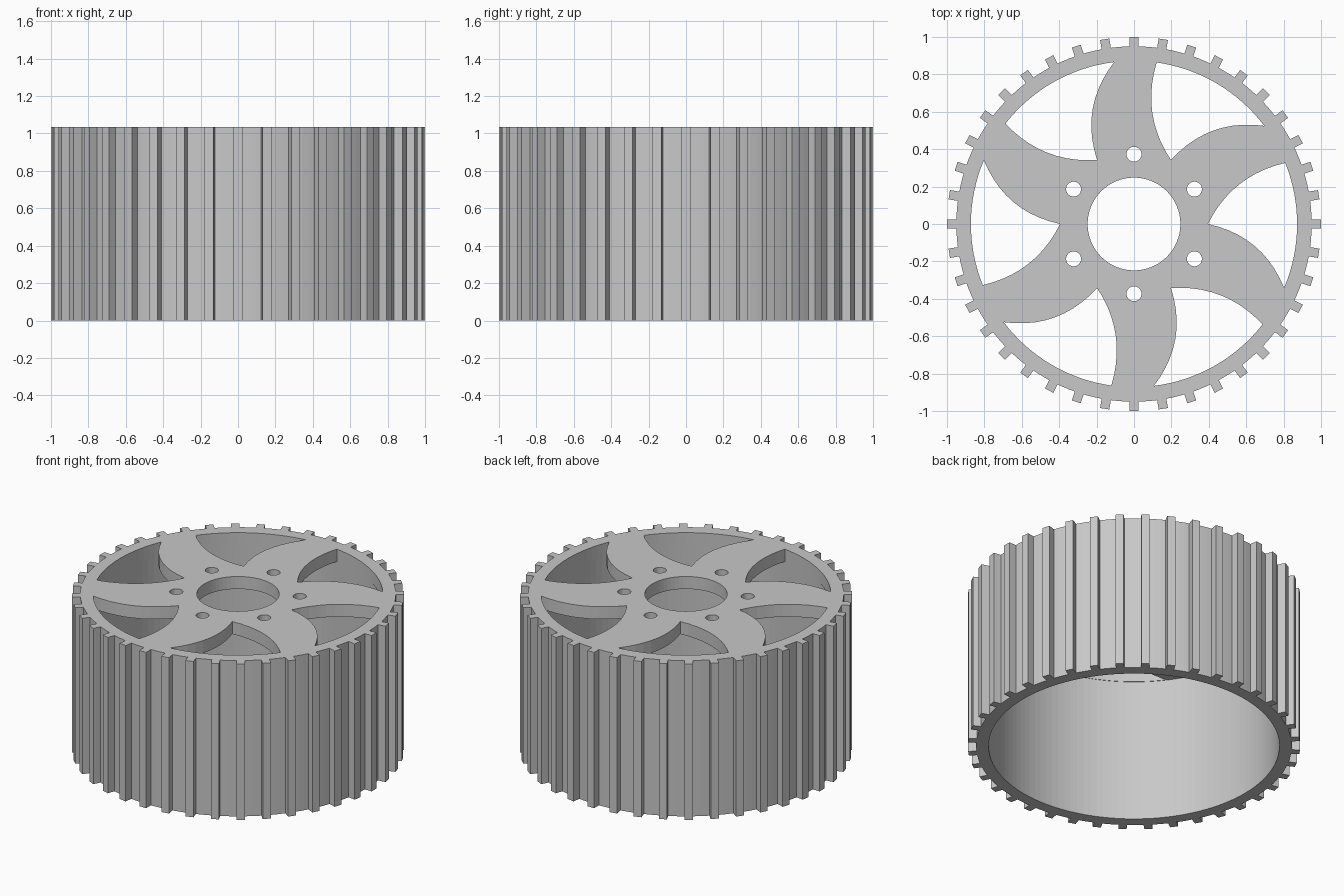
import bpy, bmesh
from math import sin, cos, radians, asin, pi
from mathutils import Vector, Matrix

cube = bpy.data.objects.get("Cube")
if cube:
    bpy.data.objects.remove(cube, do_unlink=True)

HEIGHT, WEB = 1.035, 0.083
TIP, ROOT, BORE = 1.0, 0.95, 0.875
TEETH, HALF_TOOTH = 40, 0.025
SPOKES = 6

grey = bpy.data.materials.new("light grey metal")
grey.use_nodes = True
colour = (0.58, 0.58, 0.58, 1)
grey.diffuse_color = colour
grey.node_tree.nodes["Principled BSDF"].inputs["Base Color"].default_value = colour


def polar(r, a):
    return Vector((r * cos(a), r * sin(a)))


def circle(r, n, centre=Vector((0, 0))):
    return [centre + polar(r, 2 * pi * i / n) for i in range(n)]


def bowed(a, b, sag, n=10):
    """Shallow arc from a to b, bulging to the left of the direction a-b."""
    side = (b - a).orthogonal().normalized() * sag
    return [a.lerp(b, i / n) + side * 4 * (i / n) * (1 - i / n) for i in range(n + 1)]


def prism(name, outlines, z0, z1):
    """Extrude closed outlines between two heights into one object."""
    bm = bmesh.new()
    for outline in outlines:
        face = bm.faces.new([bm.verts.new((p.x, p.y, z0)) for p in outline])
        top = bmesh.ops.extrude_face_region(bm, geom=[face])["geom"]
        verts = [v for v in top if isinstance(v, bmesh.types.BMVert)]
        bmesh.ops.translate(bm, verts=verts, vec=(0, 0, z1 - z0))
    bmesh.ops.recalc_face_normals(bm, faces=bm.faces)
    mesh = bpy.data.meshes.new(name)
    bm.to_mesh(mesh)
    bm.free()
    mesh.materials.append(grey)
    obj = bpy.data.objects.new(name, mesh)
    bpy.context.collection.objects.link(obj)
    return obj


def cut(body, cutter):
    cutter.hide_render = True
    mod = body.modifiers.new("cut", "BOOLEAN")
    mod.operation, mod.solver, mod.object = "DIFFERENCE", "EXACT", cutter
    bpy.context.view_layer.objects.active = body
    bpy.ops.object.modifier_apply(modifier=mod.name)
    bpy.data.objects.remove(cutter, do_unlink=True)


# Toothed outer outline: square teeth with rounded gaps between them
outline = []
pitch = 2 * pi / TEETH
foot = asin(HALF_TOOTH / ROOT)
for i in range(TEETH):
    turn = Matrix.Rotation(i * pitch, 2)
    tooth = [polar(ROOT, -foot), Vector((TIP, -HALF_TOOTH)),
             Vector((TIP, HALF_TOOTH)), polar(ROOT, foot)]
    gap = [polar(ROOT, foot + (pitch - 2 * foot) * t) for t in (0.33, 0.67)]
    outline += [turn @ p for p in tooth + gap]
wheel = prism("toothed_pulley_wheel", [outline], 0, HEIGHT)

# Deep cavity below the spoked web
cut(wheel, prism("cavity_cutter", [circle(BORE, 128)], -0.1, HEIGHT - WEB))

# Swept windows between the curved spokes
rim = BORE - 0.003
inner = Vector((0.395, 0))
low, high = radians(-23), radians(22)
lower_side = bowed(inner, polar(rim, low), 0.07)
upper_side = bowed(inner, polar(rim, high), 0.062)
# Both sides bow toward the counter-clockwise neighbour
if lower_side[5].y < (lower_side[0].y + lower_side[-1].y) / 2:
    lower_side = bowed(inner, polar(rim, low), -0.07)
if upper_side[5].y < (upper_side[0].y + upper_side[-1].y) / 2:
    upper_side = bowed(inner, polar(rim, high), -0.062)
outer_side = [polar(rim, low + (high - low) * i / 16) for i in range(1, 16)]
window = lower_side + outer_side + upper_side[:0:-1]
windows = [[Matrix.Rotation(2 * pi * k / SPOKES, 2) @ p for p in window]
           for k in range(SPOKES)]
cut(wheel, prism("window_cutter", windows, HEIGHT - WEB - 0.1, HEIGHT + 0.1))

# Hub hole and ring of bolt holes
holes = [circle(0.248, 64)]
holes += [circle(0.04, 24, polar(0.373, radians(30 + 60 * k))) for k in range(SPOKES)]
cut(wheel, prism("hole_cutter", holes, HEIGHT - WEB - 0.1, HEIGHT + 0.1))
